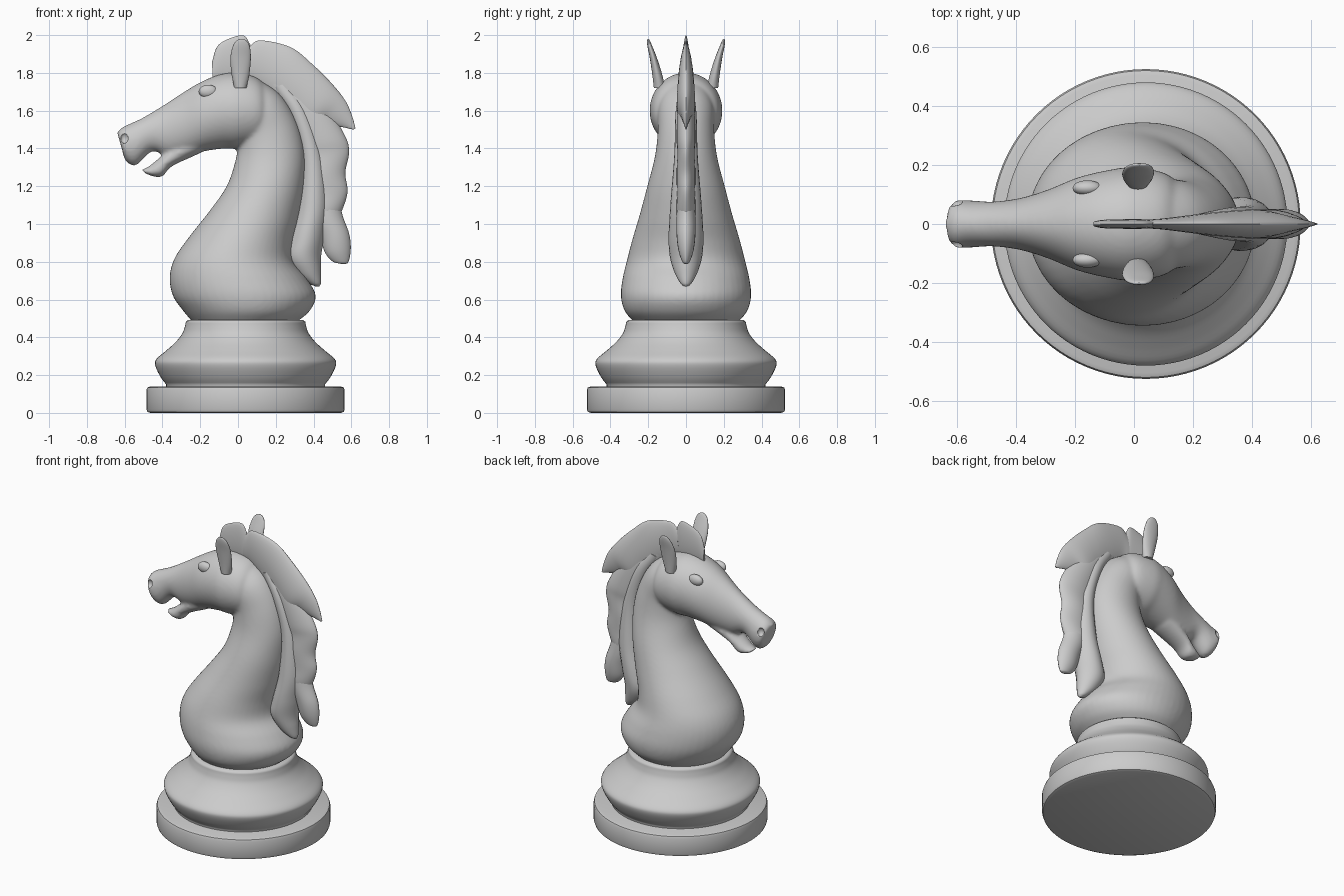
import bpy, bmesh, math
from mathutils import Vector

AXIS_X = 0.04  # centre of the turned base


def spline(points, steps):
    """Catmull-Rom resampling of points of any dimension."""
    p = [Vector(q) for q in points]
    p = [p[0] * 2 - p[1]] + p + [p[-1] * 2 - p[-2]]
    out = []
    for i in range(1, len(p) - 2):
        a, b, c, d = p[i - 1:i + 3]
        for s in range(steps):
            t = s / steps
            out.append(0.5 * (b * 2 + (c - a) * t + (a * 2 - b * 5 + c * 4 - d) * t * t
                              + (b * 3 - a - c * 3 + d) * t ** 3))
    return out + [p[-2]]


def bridge(bm, rings):
    for r0, r1 in zip(rings, rings[1:]):
        n = len(r0)
        for i in range(n):
            j = (i + 1) % n
            bm.faces.new((r0[i], r0[j], r1[j], r1[i]))
    bm.faces.new(rings[0][::-1])
    bm.faces.new(rings[-1])


def loft(bm, sections, power=1.0, n=32, steps=5):
    """Section: x,z of one edge, x,z of other edge, half width in y (, y offset)."""
    sections = [tuple(s) + (0,) * (6 - len(s)) for s in sections]
    rings = []
    for ax, az, bx, bz, w, y in spline(sections, steps):
        ring = []
        for k in range(n):
            a = 2 * math.pi * k / n
            t = 0.5 - 0.5 * math.cos(a)
            s = math.sin(a)
            yy = y + max(w, 0.001) * math.copysign(abs(s) ** power, s)
            ring.append(bm.verts.new((ax + (bx - ax) * t, yy, az + (bz - az) * t)))
        rings.append(ring)
    bridge(bm, rings)


def finish(name, bm, angle=50, mirror=False):
    bmesh.ops.recalc_face_normals(bm, faces=bm.faces)
    me = bpy.data.meshes.new(name)
    bm.to_mesh(me)
    bm.free()
    ob = bpy.data.objects.new(name, me)
    bpy.context.collection.objects.link(ob)
    bpy.ops.object.select_all(action='DESELECT')
    ob.select_set(True)
    bpy.context.view_layer.objects.active = ob
    bpy.ops.object.shade_smooth_by_angle(angle=math.radians(angle))
    if mirror:
        m = ob.modifiers.new("mirror", 'MIRROR')
        m.use_axis = (False, True, False)
    return ob


def lathe(name, profile, n=96):
    bm = bmesh.new()
    rings = [[bm.verts.new((AXIS_X + r * math.cos(2 * math.pi * k / n),
                            r * math.sin(2 * math.pi * k / n), z)) for k in range(n)]
             for r, z in profile]
    bridge(bm, rings)
    return finish(name, bm, 40)


def lock(name, sections):
    bm = bmesh.new()
    loft(bm, sections, power=1.3, n=24, steps=6)
    return finish(name, bm, 60)


def ball(bm, loc, size):
    made = bmesh.ops.create_uvsphere(bm, u_segments=24, v_segments=16, radius=1)["verts"]
    bmesh.ops.scale(bm, vec=size, verts=made)
    bmesh.ops.translate(bm, vec=loc, verts=made)
    return made


# Turned base
lathe("foot_disc", [(.505, 0), (.52, .006), (.525, .02), (.525, .12), (.52, .134), (.505, .14)])
lathe("moulded_collar", [(.42, .13)] + spline([(.42, .15), (.45, .19), (.478, .25), (.472, .285),
      (.42, .33), (.37, .375), (.335, .42), (.322, .455), (.316, .483)], 4) + [(.305, .492)])

# Neck, head and lower jaw fused into one smooth body
bm = bmesh.new()
loft(bm, [(-.24, .48, .31, .48, .275), (-.29, .54, .38, .54, .325), (-.345, .62, .412, .62, .345),
          (-.362, .72, .365, .71, .335), (-.335, .82, .295, .80, .312), (-.26, .93, .29, .90, .285),
          (-.15, 1.07, .32, 1.03, .245), (-.06, 1.2, .35, 1.2, .205), (-.015, 1.33, .355, 1.38, .165),
          (0, 1.42, .31, 1.55, .15), (0, 1.5, .22, 1.69, .15), (-.02, 1.58, .08, 1.78, .13)], n=48)
loft(bm, [(.18, 1.64, .17, 1.5, .08), (.12, 1.76, .12, 1.43, .165), (0, 1.8, 0, 1.4, .192),
          (-.1, 1.79, -.07, 1.4, .183), (-.2, 1.75, -.18, 1.385, .158), (-.3, 1.69, -.28, 1.36, .117),
          (-.4, 1.625, -.37, 1.355, .088), (-.5, 1.565, -.455, 1.385, .076),
          (-.57, 1.532, -.54, 1.31, .08), (-.612, 1.512, -.595, 1.335, .08),
          (-.64, 1.485, -.615, 1.4, .055)], n=48)
loft(bm, [(-.25, 1.48, -.2, 1.375, .09), (-.37, 1.39, -.35, 1.305, .072), (-.435, 1.335, -.395, 1.255, .062),
          (-.48, 1.3, -.43, 1.248, .052), (-.515, 1.288, -.48, 1.262, .035)])
body = finish("neck_and_head", bm)
rm = body.modifiers.new("fuse", 'REMESH')
rm.mode, rm.voxel_size, rm.use_smooth_shade = 'VOXEL', 0.011, True
sm = body.modifiers.new("soften", 'SMOOTH')
sm.factor, sm.iterations = 0.5, 8

# Nostrils
bm = bmesh.new()
for side in (-1, 1):
    ball(bm, (-.603, side * .075, 1.455), (.022, .022, .028))
cutter = finish("nostril_cutter", bm)
cutter.hide_render = True
cutter.hide_set(True)
cut = body.modifiers.new("nostrils", 'BOOLEAN')
cut.operation, cut.object = 'DIFFERENCE', cutter

# Eyes
bm = bmesh.new()
ball(bm, (-.158, .122, 1.702), (.05, .026, .035))
finish("eyes", bm, mirror=True)

# Ears
bm = bmesh.new()
loft(bm, [(-.02, 1.72, .045, 1.72, .03, .14), (-.035, 1.8, .06, 1.79, .026, .153),
          (-.04, 1.88, .068, 1.88, .019, .173), (-.028, 1.94, .062, 1.94, .013, .191),
          (-.008, 1.97, .045, 1.97, .008, .199), (.01, 1.98, .025, 1.98, .003, .201)], n=24)
finish("ears", bm, mirror=True)

# Mane locks
lock("forelock", [(-.135, 1.76, -.137, 1.86, .008), (-.1, 1.76, -.11, 1.94, .014),
                  (-.04, 1.76, -.05, 1.98, .016), (.03, 1.76, .03, 1.998, .016), (.06, 1.76, .065, 1.95, .012)])
lock("mane_top_lock", [(.04, 1.77, .06, 1.94, .015), (.1, 1.75, .12, 1.972, .02), (.18, 1.68, .28, 1.935, .035),
                       (.26, 1.6, .4, 1.84, .045), (.34, 1.51, .5, 1.74, .048), (.43, 1.53, .57, 1.65, .03),
                       (.54, 1.515, .605, 1.57, .014), (.61, 1.5, .622, 1.505, .003)])
lock("mane_back_lock", [(.15, 1.72, .3, 1.8, .03), (.25, 1.6, .45, 1.65, .045), (.32, 1.43, .56, 1.48, .05),
                        (.335, 1.36, .588, 1.385, .045), (.34, 1.27, .568, 1.27, .05),
                        (.34, 1.15, .58, 1.17, .048), (.35, 1.05, .55, 1.07, .05), (.4, .95, .5, .97, .03)])
lock("mane_tail_lock", [(.38, 1.2, .53, 1.2, .04), (.38, 1.06, .55, 1.06, .05), (.43, .94, .588, .95, .05),
                        (.46, .85, .597, .87, .04), (.5, .802, .585, .8, .02), (.54, .79, .56, .787, .005)])
lock("mane_inner_lock", [(.18, 1.72, .27, 1.75, .035), (.27, 1.57, .37, 1.61, .055), (.33, 1.35, .45, 1.38, .062),
                         (.315, 1.1, .48, 1.12, .082), (.27, .92, .46, .95, .092), (.25, .82, .44, .83, .085),
                         (.31, .73, .44, .755, .06), (.375, .685, .44, .69, .03), (.41, .67, .43, .67, .008)])
